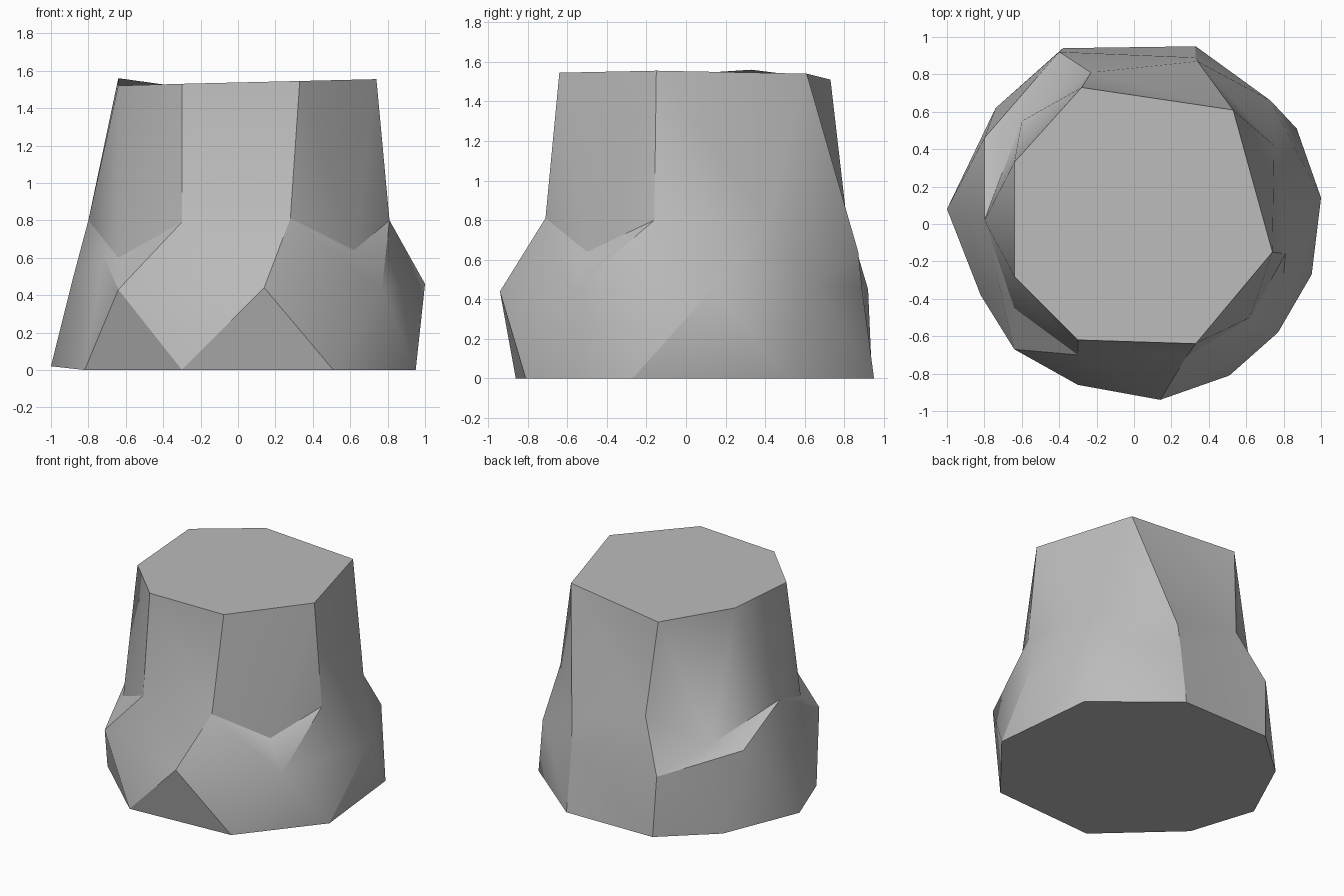
import bpy
import bmesh
import math
from mathutils import Vector

default_cube = bpy.data.objects.get("Cube")
if default_cube:
    bpy.data.objects.remove(default_cube, do_unlink=True)


def make_material(name, value):
    material = bpy.data.materials.new(name)
    material.use_nodes = True
    colour = (value, value, value, 1)
    material.diffuse_color = colour
    shader = material.node_tree.nodes["Principled BSDF"]
    shader.inputs["Base Color"].default_value = colour
    shader.inputs["Roughness"].default_value = 0.8
    return material


def add_ring(bm, points):
    return [bm.verts.new(Vector(point)) for point in points]


def bridge(bm, upper, lower):
    """Zip two closed rings together, always taking the shorter diagonal."""
    i = j = 0
    while i < len(upper) or j < len(lower):
        a, b = upper[i % len(upper)], lower[j % len(lower)]
        next_a = upper[(i + 1) % len(upper)]
        next_b = lower[(j + 1) % len(lower)]
        across_a = (next_a.co - b.co).length
        across_b = (next_b.co - a.co).length
        if j == len(lower) or (i < len(upper) and across_a < across_b):
            bm.faces.new((a, b, next_a))
            i += 1
        else:
            bm.faces.new((a, b, next_b))
            j += 1


# Each ring runs anticlockwise, starting at the back on the +x side
# Cut top of the trunk
top_ring = [
    (.53, .61, 1.54), (-.28, .73, 1.51), (-.64, .33, 1.56),
    (-.64, -.28, 1.52), (-.30, -.62, 1.53), (.33, -.64, 1.545),
    (.74, -.15, 1.555),
]
# Waist, dipping into the notches between the roots
waist_ring = [
    (.75, .42, .8), (.34, .87, .64), (-.23, .81, .82), (-.60, .55, .61),
    (-.80, .02, .8), (-.64, -.45, .6), (-.30, -.70, .79), (.28, -.71, .81),
    (.62, -.50, .64), (.81, -.16, .8),
]
# Swelling of the roots
root_ring = [
    (.73, .66, .48), (.33, .89, .45), (-.40, .92, .45), (-.80, .46, .58),
    (-.88, .04, .5), (-.72, -.33, .61), (-.64, -.67, .43),
    (.14, -.94, .44), (.77, -.58, .44), (1, .14, .46),
]
# Outline on the ground
ground_ring = [
    (.87, .51, 0), (.33, .95, 0), (-.38, .94, 0), (-.74, .62, 0),
    (-1, .08, .02), (-.82, -.38, 0), (-.30, -.86, 0), (.51, -.81, 0),
    (.95, -.27, 0),
]

# Stump body, skinned from ring to ring and capped
bm = bmesh.new()
rings = [add_ring(bm, ring) for ring in
         (top_ring, waist_ring, root_ring, ground_ring)]
for upper, lower in zip(rings, rings[1:]):
    bridge(bm, upper, lower)
bm.faces.new(rings[0])
bm.faces.new(rings[-1])
bmesh.ops.recalc_face_normals(bm, faces=bm.faces)

mesh = bpy.data.meshes.new("stump")
bm.to_mesh(mesh)
bm.free()
stump = bpy.data.objects.new("stump", mesh)
bpy.context.collection.objects.link(stump)
mesh.materials.append(make_material("stone_grey", 0.5))

# Soft facets with crisp ridges
bpy.ops.object.select_all(action="DESELECT")
stump.select_set(True)
bpy.context.view_layer.objects.active = stump
bpy.ops.object.shade_smooth_by_angle(angle=math.radians(30))
